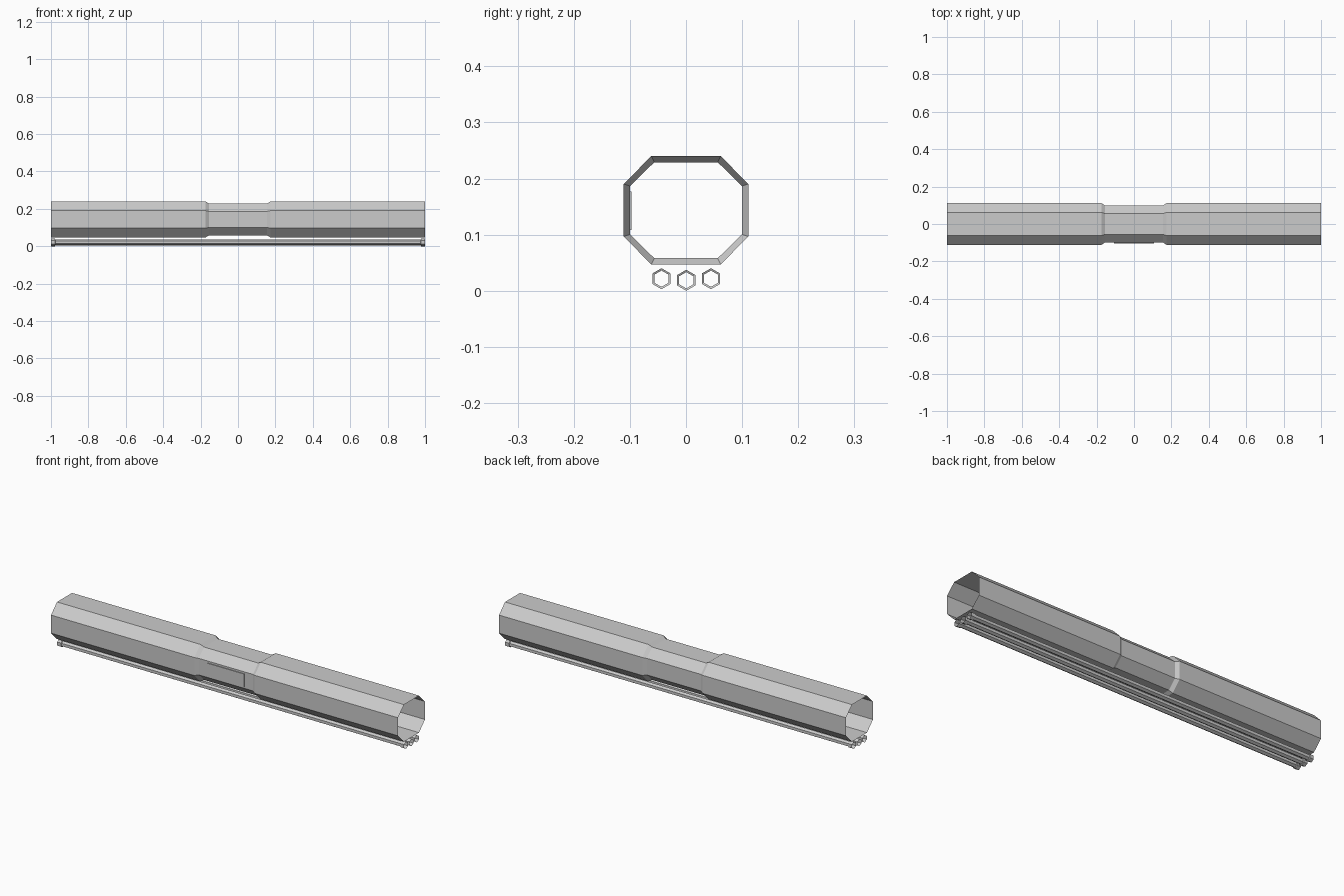
import bpy, bmesh, math

if "Cube" in bpy.data.objects:
    bpy.data.objects.remove(bpy.data.objects["Cube"])


def loft(name, rings):
    """Open-ended tube skinned through rings of (x, y, z) points."""
    bm = bmesh.new()
    loops = [[bm.verts.new(p) for p in ring] for ring in rings]
    n = len(loops[0])
    for a, b in zip(loops, loops[1:]):
        for i in range(n):
            j = (i + 1) % n
            bm.faces.new((a[i], a[j], b[j], b[i]))
    bmesh.ops.recalc_face_normals(bm, faces=bm.faces)
    # normals face away from the tube axis
    cz = sum(v.co.z for v in bm.verts) / len(bm.verts)
    cy = sum(v.co.y for v in bm.verts) / len(bm.verts)
    f = bm.faces[:][0]
    c = f.calc_center_median()
    if f.normal.y * (c.y - cy) + f.normal.z * (c.z - cz) < 0:
        bmesh.ops.reverse_faces(bm, faces=bm.faces)
    mesh = bpy.data.meshes.new(name)
    bm.to_mesh(mesh)
    bm.free()
    obj = bpy.data.objects.new(name, mesh)
    bpy.context.collection.objects.link(obj)
    return obj


def octagon(x, w, h, cw, ch, zc=0.1435):
    """Chamfered rectangle: half sizes w, h and half flat lengths cw, ch."""
    pts = [(w, -ch), (w, ch), (cw, h), (-cw, h),
           (-w, ch), (-w, -ch), (-cw, -h), (cw, -h)]
    return [(x, y, zc + z) for y, z in pts]


def hexagon(x, r, yc, zc):
    angles = [math.radians(30 + 60 * i) for i in range(6)]
    return [(x, yc + r * math.cos(a), zc + r * math.sin(a)) for a in angles]


# Main duct: wide ends, recessed waist
wide = (0.111, 0.0965, 0.0618, 0.047)
waist = (0.1, 0.0855, 0.0565, 0.043)
loft("main_duct", [octagon(x, *s) for x, s in (
    (-1, wide), (-0.174, wide), (-0.156, waist),
    (0.156, waist), (0.174, wide), (1, wide))])

# Access panel on the front of the waist
bpy.ops.mesh.primitive_cube_add(size=1, location=(0, -0.1005, 0.1425))
panel = bpy.context.object
panel.name = "access_panel"
panel.scale = (0.214, 0.006, 0.068)

# Three thin pipes beneath, with collars at the ends
for label, y, z in (("front", -0.0437, 0.0215),
                    ("middle", 0.0005, 0.0187),
                    ("back", 0.0445, 0.0215)):
    profile = ((-1, 0.0187), (-0.979, 0.0187), (-0.977, 0.0145),
               (0.977, 0.0145), (0.979, 0.0187), (1, 0.0187))
    loft(label + "_pipe", [hexagon(x, r, y, z) for x, r in profile])
